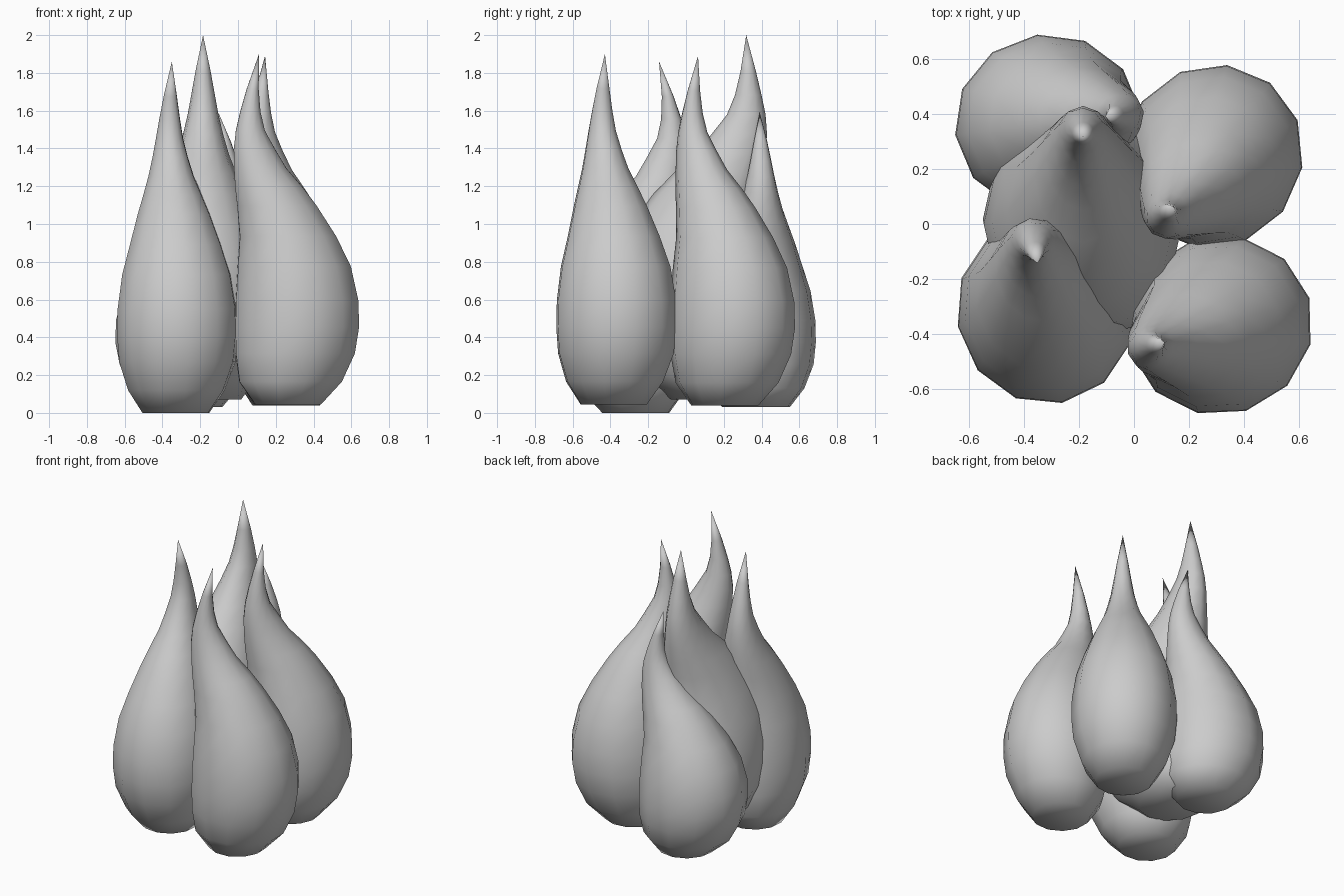
import bpy, bmesh
from math import sin, cos, tau, radians

cube = bpy.data.objects.get("Cube")
if cube:
    bpy.data.objects.remove(cube, do_unlink=True)

SIDES = 12
GREY = (0.6, 0.6, 0.6, 1.0)

mat = bpy.data.materials.new("plain grey")
mat.use_nodes = True
mat.diffuse_color = GREY
mat.node_tree.nodes["Principled BSDF"].inputs["Base Color"].default_value = GREY

# Cross-sections of one flame: height, centre offset, radius along bulge, radius across
RINGS = [
    (0.00, -0.05, 0.18, 0.18), (0.12, -0.035, 0.282, 0.26),
    (0.27, -0.01, 0.327, 0.312), (0.41, 0.00, 0.34, 0.325),
    (0.55, 0.00, 0.336, 0.322), (0.73, -0.015, 0.31, 0.295),
    (0.89, -0.05, 0.265, 0.247), (1.05, -0.11, 0.22, 0.195),
    (1.15, -0.155, 0.187, 0.158), (1.25, -0.203, 0.145, 0.122),
    (1.35, -0.235, 0.115, 0.095), (1.45, -0.258, 0.08, 0.073),
    (1.55, -0.258, 0.055, 0.056), (1.67, -0.245, 0.032, 0.036),
]
TIP = (1.855, -0.21)


def flame(name, centre, bottom, top, angle, bulge=1.0, across=1.0, pull=0.0, tuck=0.0):
    """A hooked teardrop whose belly points along angle; pull and tuck drag
    its tip and its base back."""
    a = radians(angle)
    stretch = (top - bottom) / TIP[0]

    def place(u, v, z):
        t = z / TIP[0]
        u = u * bulge - pull * t ** 4 - tuck * (1 - t) ** 3
        v *= across
        return (centre[0] + u * cos(a) - v * sin(a),
                centre[1] + u * sin(a) + v * cos(a),
                bottom + z * stretch)

    bm = bmesh.new()
    loops = []
    for z, mid, ru, rv in RINGS:
        loops.append([bm.verts.new(place(mid + ru * cos(tau * i / SIDES),
                                         rv * sin(tau * i / SIDES), z))
                      for i in range(SIDES)])
    tip = bm.verts.new(place(TIP[1], 0, TIP[0]))
    bm.faces.new(loops[0][::-1])
    for i in range(SIDES):
        j = (i + 1) % SIDES
        for low, high in zip(loops, loops[1:]):
            bm.faces.new((low[i], low[j], high[j], high[i]))
        bm.faces.new((loops[-1][i], loops[-1][j], tip))
    bmesh.ops.recalc_face_normals(bm, faces=bm.faces[:])
    for face in bm.faces:
        face.smooth = True
    mesh = bpy.data.meshes.new(name)
    bm.to_mesh(mesh)
    bm.free()
    mesh.materials.append(mat)
    obj = bpy.data.objects.new(name, mesh)
    bpy.context.collection.objects.link(obj)


# Four outer flames around a wider, taller central one
flame("front_left_flame", (0.312, -0.368), 0.045, 1.90, 17)
flame("front_right_flame", (-0.32, -0.315), 0.0, 1.86, -80, pull=-0.035)
flame("back_left_flame", (0.285, 0.245), 0.04, 1.89, 52, pull=0.02)
flame("back_right_flame", (-0.312, 0.365), 0.03, 1.59, 187)
flame("centre_flame", (-0.185, -0.05), 0.07, 2.0, -90, bulge=1.28, across=1.12,
      pull=0.1, tuck=0.14)
